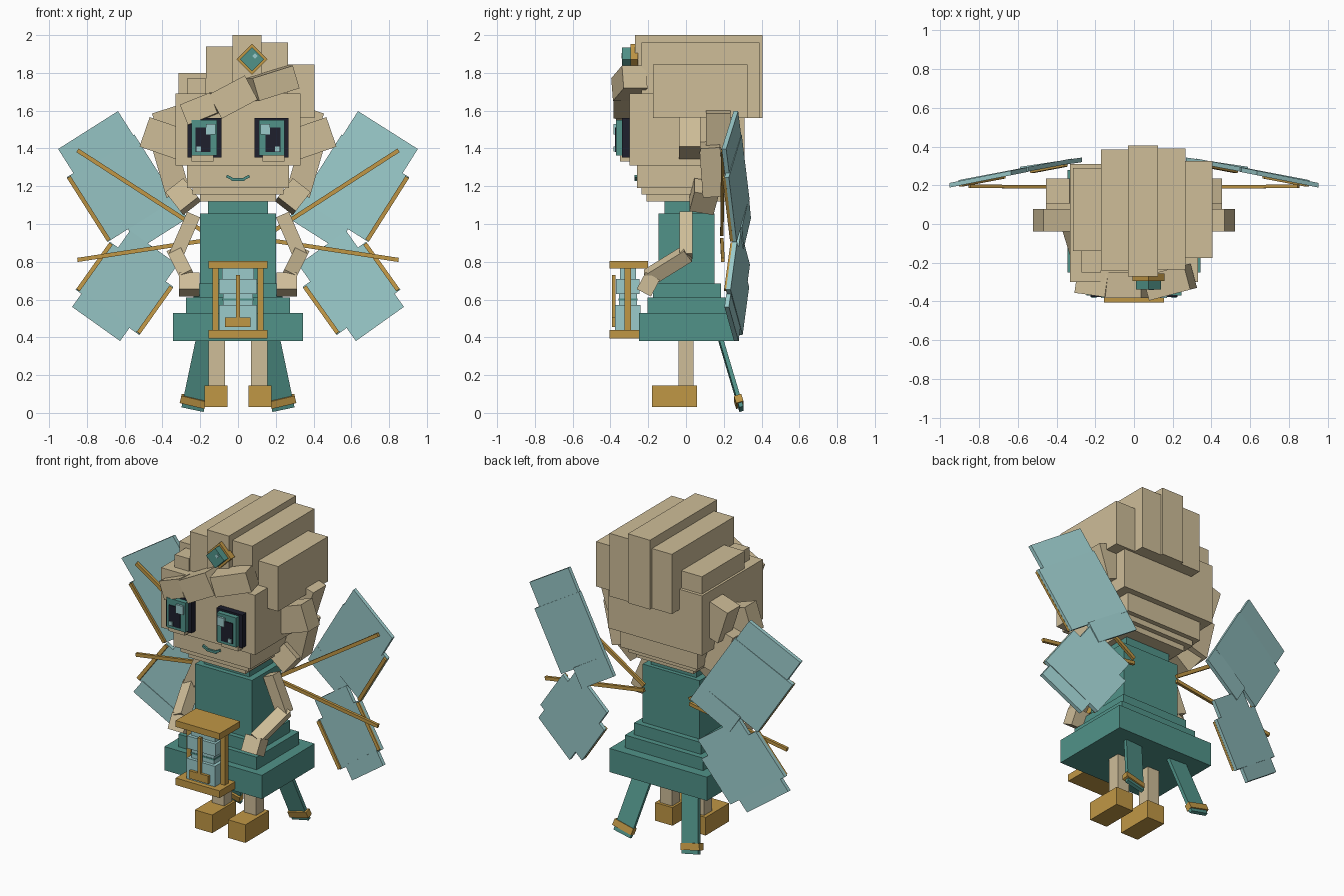
import bpy, bmesh, math
from mathutils import Vector, Matrix, Euler

cube = bpy.data.objects.get("Cube")
if cube:
    bpy.data.objects.remove(cube, do_unlink=True)


def material(name, rgb):
    m = bpy.data.materials.new(name)
    m.use_nodes = True
    m.diffuse_color = (*rgb, 1)
    m.node_tree.nodes["Principled BSDF"].inputs["Base Color"].default_value = (*rgb, 1)
    return m


TAN = material("tan", (0.62, 0.51, 0.315))
TEAL = material("teal", (0.082, 0.29, 0.25))
GOLD = material("gold", (0.53, 0.31, 0.06))
PALE = material("pale_blue", (0.33, 0.60, 0.60))
DARK = material("ink", (0.013, 0.014, 0.027))


def finish(name, bm, mat):
    bmesh.ops.recalc_face_normals(bm, faces=bm.faces)
    me = bpy.data.meshes.new(name)
    bm.to_mesh(me)
    bm.free()
    me.materials.append(mat)
    ob = bpy.data.objects.new(name, me)
    bpy.context.collection.objects.link(ob)
    return ob


def block(name, mat, center, size, rot=(0, 0, 0)):
    """Box from centre, size and rotation in degrees."""
    bm = bmesh.new()
    r = Euler([math.radians(a) for a in rot]).to_matrix().to_4x4()
    bmesh.ops.create_cube(bm, size=1, matrix=Matrix.Translation(center) @ r @ Matrix.Diagonal((*size, 1)))
    return finish(name, bm, mat)


def box(name, mat, x, y, z):
    """Axis-aligned box from its ranges."""
    rs = (x, y, z)
    return block(name, mat, [(a + b) / 2 for a, b in rs], [abs(b - a) for a, b in rs])


def bar(name, mat, p, q, w, d):
    """Bar from p to q, w wide sideways and d thick."""
    p, q = Vector(p), Vector(q)
    axis = (q - p).normalized()
    side = axis.cross(Vector((0, 1, 0))).normalized()
    rot = Matrix((side, axis.cross(side), axis)).transposed().to_4x4()
    bm = bmesh.new()
    bmesh.ops.create_cube(bm, size=1, matrix=Matrix.Translation((p + q) / 2) @ rot
                          @ Matrix.Diagonal((w, d, (q - p).length, 1)))
    return finish(name, bm, mat)


# head and stepped chin
box("head", TAN, (-0.33, 0.33), (-0.30, 0.31), (1.31, 1.69))
box("jaw", TAN, (-0.27, 0.27), (-0.26, 0.27), (1.19, 1.31))
box("chin", TAN, (-0.24, 0.24), (-0.235, 0.24), (1.155, 1.19))
box("chin_base", TAN, (-0.20, 0.20), (-0.21, 0.21), (1.12, 1.155))

# hair slabs across the crown
box("hair_center", TAN, (-0.03, 0.125), (-0.27, 0.405), (1.56, 2.0))
box("hair_right_inner", TAN, (-0.17, -0.03), (-0.24, 0.385), (1.56, 1.94))
box("hair_left_inner", TAN, (0.125, 0.265), (-0.235, 0.39), (1.56, 1.96))
box("hair_left_outer", TAN, (0.265, 0.405), (-0.175, 0.325), (1.56, 1.845))
box("hair_right_outer", TAN, (-0.315, -0.17), (-0.14, 0.29), (1.56, 1.80))
box("hair_right_front", TAN, (-0.27, -0.17), (-0.25, 0.25), (1.56, 1.77))

# swept fringe
block("fringe_tip", TAN, (-0.20, -0.31, 1.61), (0.17, 0.12, 0.115), (0, -22, -8))
block("fringe_middle", TAN, (-0.025, -0.315, 1.672), (0.215, 0.135, 0.145), (0, -28, 0))
block("fringe_end", TAN, (0.185, -0.30, 1.745), (0.23, 0.13, 0.125), (0, -17, 15))

# diamond hair clip
block("clip_frame", GOLD, (0.075, -0.275, 1.872), (0.116, 0.04, 0.116), (0, 45, 0))
block("clip_gem", TEAL, (0.075, -0.30, 1.872), (0.09, 0.075, 0.09), (0, 45, 0))
block("clip_glint", PALE, (0.09, -0.339, 1.89), (0.02, 0.006, 0.02), (0, 45, 0))

# eyes and mouth
for s, side in ((1, "left"), (-1, "right")):
    def face_plate(name, mat, x, y, z):
        box(f"{side}_{name}", mat, (s * x[0], s * x[1]), y, z)
    face_plate("eye_rim", DARK, (0.088, 0.268), (-0.34, -0.29), (1.352, 1.562))
    face_plate("eye_iris", TEAL, (0.11, 0.245), (-0.37, -0.34), (1.362, 1.55))
    face_plate("eye_pupil", DARK, (0.145, 0.225), (-0.376, -0.37), (1.38, 1.51))
    face_plate("eye_shine", PALE, (0.12, 0.17), (-0.383, -0.37), (1.475, 1.53))
    face_plate("eye_spark", PALE, (0.195, 0.22), (-0.383, -0.37), (1.385, 1.41))
    face_plate("lower_lid", TAN, (0.13, 0.245), (-0.35, -0.29), (1.33, 1.362))
    block(f"{side}_mouth_corner", TEAL, (s * 0.045, -0.264, 1.246), (0.035, 0.016, 0.014), (0, -s * 28, 0))
box("mouth", TEAL, (-0.035, 0.035), (-0.272, -0.255), (1.228, 1.243))

# dress
box("collar", TEAL, (-0.16, 0.16), (-0.115, 0.125), (1.03, 1.12))
box("torso", TEAL, (-0.20, 0.20), (-0.145, 0.15), (0.66, 1.055))
box("waist", TEAL, (-0.235, 0.235), (-0.175, 0.185), (0.60, 0.685))
box("skirt_upper", TEAL, (-0.275, 0.275), (-0.205, 0.22), (0.52, 0.61))
box("skirt_lower", TEAL, (-0.343, 0.343), (-0.25, 0.28), (0.38, 0.53))


# wing frames: offsets along wing width (u) and wing axis (v)
def upper(u, v):
    return 1.259 - 0.845 * u - 0.535 * v, 2.19 + 0.535 * u - 0.845 * v


def lower(u, v):
    return 1.259 - 0.815 * u + 0.58 * v, 2.19 - 0.58 * u - 0.815 * v


def wing_y(x, slope):
    return 0.315 - slope * (x - 0.38)


def panel(name, frame, us, vs, s, slope=0.19):
    """Flat wing panel, swept forward towards its outer edge."""
    bm = bmesh.new()
    layers = []
    for dy in (-0.012, 0.012):
        ring = []
        for u, v in ((us[0], vs[0]), (us[1], vs[0]), (us[1], vs[1]), (us[0], vs[1])):
            x, z = frame(u, v)
            ring.append(bm.verts.new((s * x, wing_y(x, slope) + dy, z)))
        layers.append(ring)
        bm.faces.new(ring)
    for i in range(4):
        j = (i + 1) % 4
        bm.faces.new((layers[0][i], layers[0][j], layers[1][j], layers[1][i]))
    finish(name, bm, PALE)


def trim(name, frame, u, vs, s):
    """Gold strip along a wing edge."""
    ends = []
    for v in vs:
        x, z = frame(u, v)
        ends.append((s * x, wing_y(x, 0.19) - 0.016, z))
    bar(name, GOLD, *ends, 0.022, 0.016)


for s, side in ((1, "left"), (-1, "right")):
    # side locks
    block(f"{side}_lock_back", TAN, (s * 0.36, 0.17, 1.50), (0.13, 0.13, 0.22), (0, s * 18, 0))
    block(f"{side}_lock_top", TAN, (s * 0.40, 0.02, 1.455), (0.20, 0.115, 0.165), (0, -s * 19, 0))
    block(f"{side}_lock_middle", TAN, (s * 0.355, 0.135, 1.29), (0.13, 0.11, 0.27), (4, s * 16, 0))
    block(f"{side}_lock_tip", TAN, (s * 0.29, 0.095, 1.145), (0.12, 0.13, 0.13), (-12, s * 38, 0))

    # arms and hands
    bar(f"{side}_upper_arm", TAN, (s * 0.235, 0, 1.05), (s * 0.33, 0, 0.83), 0.075, 0.07)
    bar(f"{side}_forearm", TAN, (s * 0.33, 0.01, 0.845), (s * 0.265, -0.20, 0.715), 0.075, 0.075)
    block(f"{side}_hand", TAN, (s * 0.258, -0.20, 0.68), (0.11, 0.085, 0.10), (-28, 0, 0))

    # legs and shoes
    box(f"{side}_leg", TAN, (s * 0.07, s * 0.155), (-0.04, 0.04), (0.13, 0.39))
    box(f"{side}_shoe", GOLD, (s * 0.055, s * 0.178), (-0.18, 0.057), (0.03, 0.145))

    # coat tails with gold bands
    bar(f"{side}_coat_tail", TEAL, (s * 0.16, 0.18, 0.40), (s * 0.24, 0.293, 0.02), 0.12, 0.022)
    bar(f"{side}_tail_band", GOLD, (s * 0.233, 0.273, 0.08), (s * 0.242, 0.285, 0.042), 0.135, 0.04)

    # wings
    panel(f"{side}_upper_wing_tip", upper, (-0.165, 0.21), (0.834, 1.0), s, 0.20)
    panel(f"{side}_upper_wing", upper, (-0.207, 0.217), (0.985, 1.39), s)
    panel(f"{side}_upper_wing_root", upper, (-0.08, 0.217), (1.38, 1.51), s, 0.15)
    panel(f"{side}_lower_wing_root", lower, (1.27, 1.58), (0.60, 0.72), s)
    panel(f"{side}_lower_wing", lower, (1.217, 1.63), (0.709, 1.021), s)
    panel(f"{side}_lower_wing_tip", lower, (1.254, 1.566), (1.01, 1.106), s, 0.20)
    trim(f"{side}_upper_wing_trim", upper, -0.197, (0.99, 1.385), s)
    trim(f"{side}_lower_wing_outer_trim", lower, 1.228, (0.715, 1.015), s)
    trim(f"{side}_lower_wing_inner_trim", lower, 1.62, (0.715, 1.015), s)
    bar(f"{side}_upper_vein", GOLD, (s * 0.16, 0.19, 0.945), (s * 0.85, 0.195, 1.39), 0.022, 0.018)
    bar(f"{side}_lower_vein", GOLD, (s * 0.16, 0.19, 0.915), (s * 0.85, 0.195, 0.81), 0.022, 0.018)

    # lantern posts
    box(f"{side}_lantern_post", GOLD, (s * 0.103, s * 0.135), (-0.325, -0.29), (0.43, 0.77))

# lantern
box("lantern_top", GOLD, (-0.155, 0.155), (-0.405, -0.20), (0.765, 0.805))
box("lantern_base", GOLD, (-0.155, 0.155), (-0.405, -0.20), (0.395, 0.44))
box("lantern_glass_lower", PALE, (-0.10, 0.10), (-0.375, -0.24), (0.44, 0.57))
box("lantern_glass_waist", PALE, (-0.08, 0.08), (-0.355, -0.26), (0.57, 0.63))
box("lantern_glass_ring", TEAL, (-0.083, 0.083), (-0.358, -0.257), (0.595, 0.605))
box("lantern_glass_upper", PALE, (-0.10, 0.10), (-0.37, -0.245), (0.63, 0.71))
box("lantern_glass_neck", PALE, (-0.085, 0.085), (-0.35, -0.265), (0.71, 0.766))
box("lantern_front_post", GOLD, (-0.01, 0.01), (-0.392, -0.372), (0.50, 0.73))
box("lantern_front_foot", GOLD, (-0.07, 0.065), (-0.392, -0.37), (0.455, 0.505))
